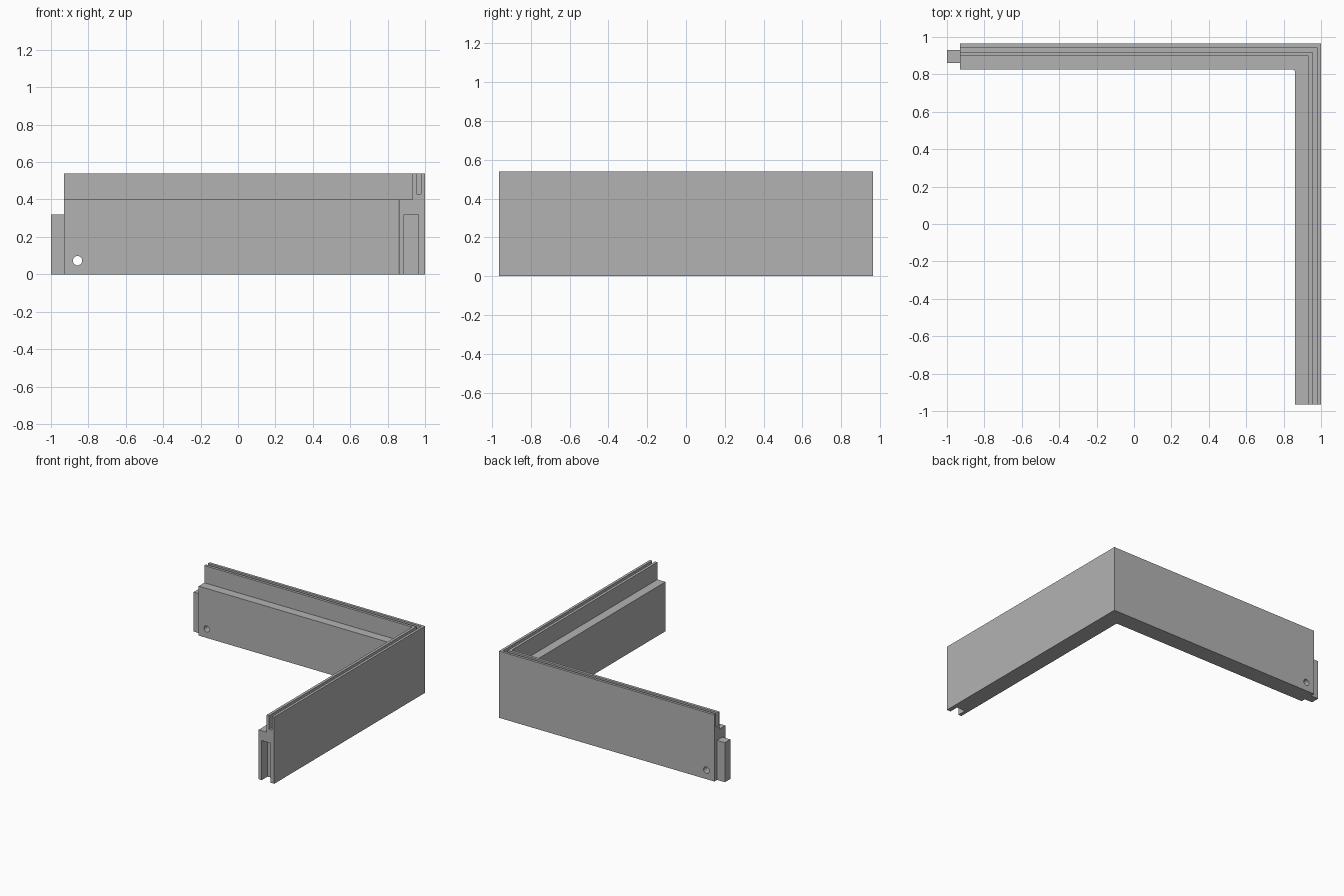
import bpy
import bmesh
from math import pi
from mathutils import Matrix, Vector

default = bpy.data.objects.get("Cube")
if default:
    bpy.data.objects.remove(default, do_unlink=True)

grey = bpy.data.materials.new("plain_grey")
grey.use_nodes = True
COLOUR = (0.45, 0.45, 0.45, 1)
grey.diffuse_color = COLOUR
grey.node_tree.nodes["Principled BSDF"].inputs["Base Color"].default_value = COLOUR

# Main dimensions
OUT_X, OUT_Y = 1.0, 0.965
ARM_END = -0.93
TOP, LEDGE = 0.54, 0.40
THICK = 0.14


def finish(bm, name):
    bmesh.ops.recalc_face_normals(bm, faces=bm.faces)
    mesh = bpy.data.meshes.new(name)
    bm.to_mesh(mesh)
    bm.free()
    mesh.materials.append(grey)
    obj = bpy.data.objects.new(name, mesh)
    bpy.context.collection.objects.link(obj)
    return obj


def box(name, low, high):
    low, high = Vector(low), Vector(high)
    bm = bmesh.new()
    bmesh.ops.create_cube(bm, size=1)
    bmesh.ops.scale(bm, vec=high - low, verts=bm.verts)
    bmesh.ops.translate(bm, vec=(low + high) / 2, verts=bm.verts)
    return finish(bm, name)


def cut(target, cutter):
    cutter.hide_render = True
    mod = target.modifiers.new("cut", "BOOLEAN")
    mod.operation = "DIFFERENCE"
    mod.solver = "EXACT"
    mod.object = cutter
    bpy.context.view_layer.objects.active = target
    bpy.ops.object.modifier_apply(modifier=mod.name)
    bpy.data.objects.remove(cutter, do_unlink=True)


# Corner wall: stepped, grooved profile (inset from outer face, height) mitred round the corner
profile = [(0, 0), (0, TOP), (0.021, TOP), (0.021, 0.43), (0.046, 0.43),
           (0.046, TOP), (0.068, TOP), (0.068, LEDGE), (THICK, LEDGE), (THICK, 0)]
bm = bmesh.new()
rings = [
    [bm.verts.new((ARM_END, OUT_Y - d, z)) for d, z in profile],
    [bm.verts.new((OUT_X - d, OUT_Y - d, z)) for d, z in profile],
    [bm.verts.new((OUT_X - d, -OUT_Y, z)) for d, z in profile],
]
n = len(profile)
for a, b in zip(rings, rings[1:]):
    for i in range(n):
        j = (i + 1) % n
        bm.faces.new((a[i], a[j], b[j], b[i]))
bm.faces.new(rings[0])
bm.faces.new(rings[-1])

# Small fillet on the lower inside corner
inner = bm.edges.get((rings[1][-1], rings[1][-2]))
bmesh.ops.bevel(bm, geom=[inner], offset=0.008, segments=3, profile=0.5, affect="EDGES")
wall = finish(bm, "corner_wall")

# Socket in the front end, open at the bottom
cut(wall, box("socket_cutter", (0.888, -1.1, -0.1), (0.965, -OUT_Y + 0.075, 0.32)))

# Round pin hole through the back arm
bm = bmesh.new()
bmesh.ops.create_cone(bm, cap_ends=True, segments=32, radius1=0.025, radius2=0.025, depth=0.5,
                      matrix=Matrix.Translation((-0.858, 0.9, 0.073)) @ Matrix.Rotation(pi / 2, 4, "X"))
cut(wall, finish(bm, "hole_cutter"))

# Tongue on the end of the back arm
box("end_tongue", (-1, 0.861, 0), (ARM_END, 0.931, 0.32))
